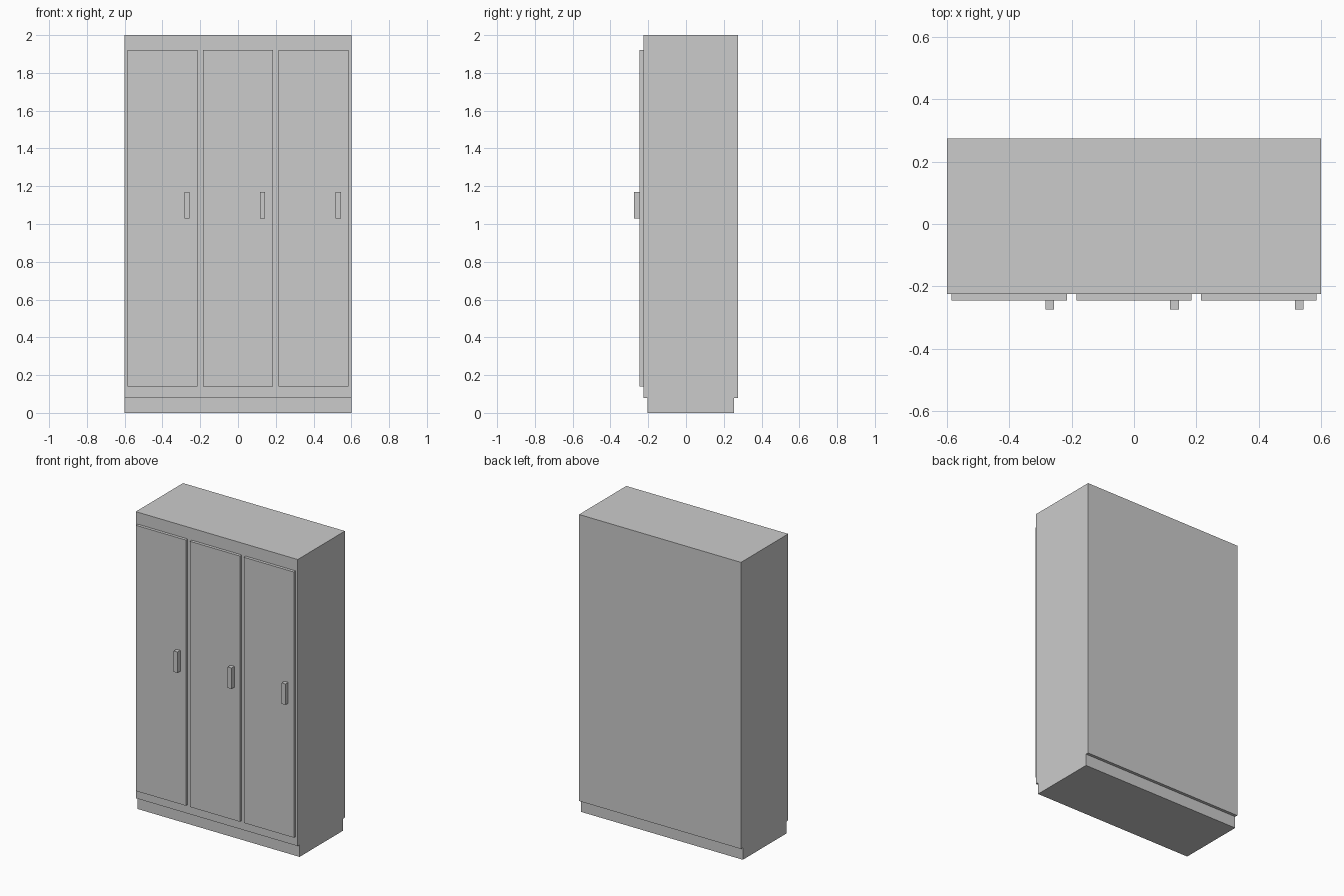
import bpy

if "Cube" in bpy.data.objects:
    bpy.data.objects.remove(bpy.data.objects["Cube"])


def box(name, x, y, z):
    """Axis-aligned box from (min, max) ranges."""
    lo, hi = zip(x, y, z)
    bpy.ops.mesh.primitive_cube_add(size=1, location=[(a + b) / 2 for a, b in zip(lo, hi)])
    ob = bpy.context.object
    ob.name = name
    ob.scale = [b - a for a, b in zip(lo, hi)]
    bpy.ops.object.transform_apply(location=False, rotation=False, scale=True)
    return ob


# Recessed base and main carcass
box("plinth", (-0.6, 0.6), (-0.205, 0.255), (0, 0.08))
box("cabinet_body", (-0.6, 0.6), (-0.225, 0.275), (0.08, 2.0))

# Three doors, each with a bar handle towards its right edge
for side, cx in (("left", -0.4), ("middle", 0.0), ("right", 0.4)):
    box(f"{side}_door", (cx - 0.185, cx + 0.185), (-0.245, -0.225), (0.14, 1.92))
    hx = cx + 0.13
    box(f"{side}_handle", (hx - 0.014, hx + 0.014), (-0.275, -0.245), (1.03, 1.17))
